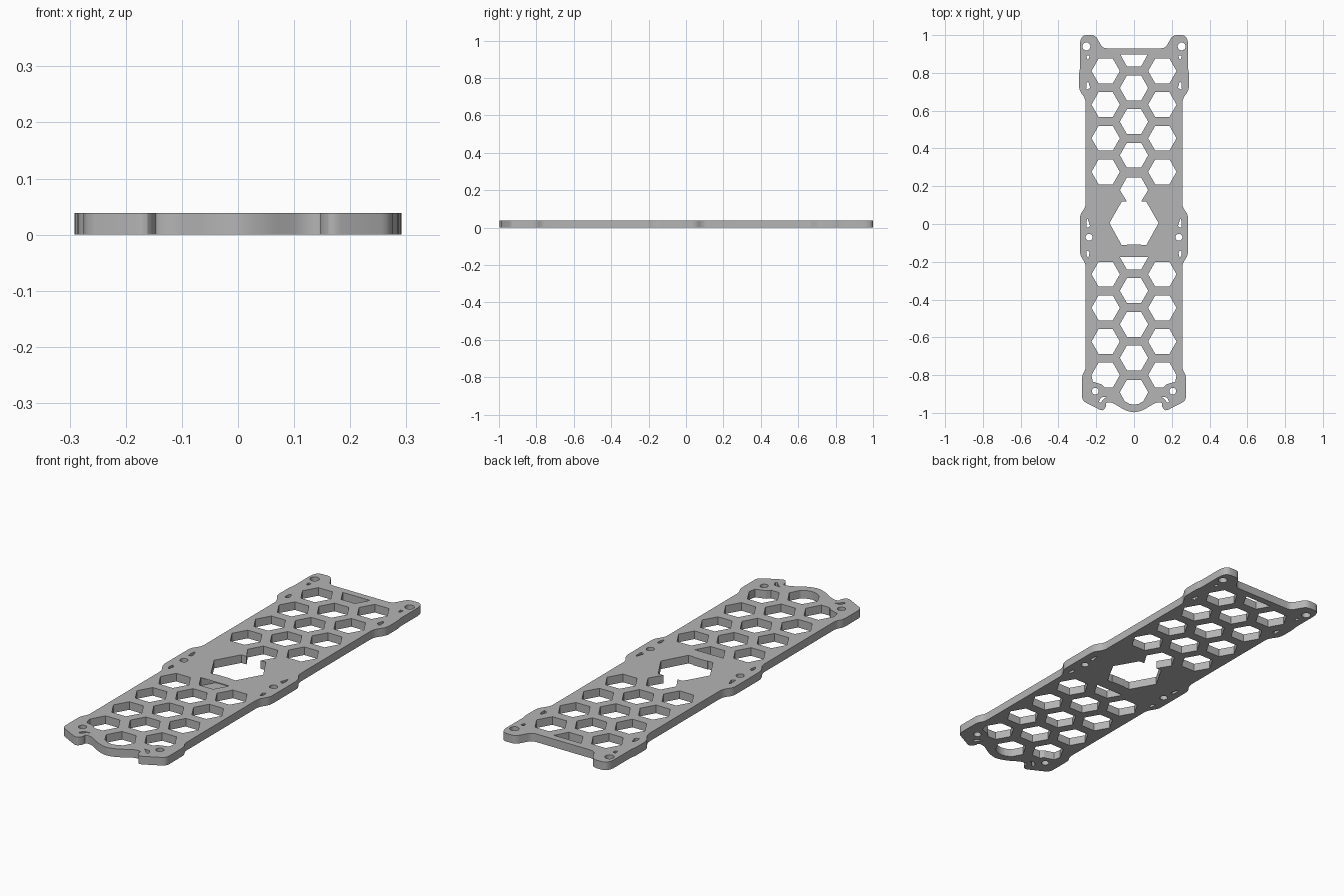
import bpy, bmesh, math
from mathutils import Vector

if "Cube" in bpy.data.objects:
    bpy.data.objects.remove(bpy.data.objects["Cube"], do_unlink=True)

THICK = 0.039
HEX_R, HEX_H = 0.075, 0.066

gray = bpy.data.materials.new("plate gray")
gray.use_nodes = True
color = (0.46, 0.46, 0.46, 1)
gray.diffuse_color = color
gray.node_tree.nodes["Principled BSDF"].inputs["Base Color"].default_value = color


def mirrored(half):
    """Close a right-hand half outline (top to bottom) with its left copy."""
    return half + [(-x, y) for x, y in reversed(half) if x > 0]


def rounded(points, radius, steps=4):
    """Soften every corner with a short quadratic arc."""
    pts, out = [Vector(p) for p in points], []
    for i, p in enumerate(pts):
        ends = []
        for q in (pts[i - 1], pts[(i + 1) % len(pts)]):
            d = q - p
            ends.append(p + d.normalized() * min(radius, d.length * 0.45))
        for k in range(steps + 1):
            t = k / steps
            out.append(ends[0] * (1 - t) ** 2 + p * 2 * t * (1 - t) + ends[1] * t * t)
    return out


def hexagon(x, y):
    half = HEX_R / 2
    return [(x + HEX_R, y), (x + half, y + HEX_H), (x - half, y + HEX_H),
            (x - HEX_R, y), (x - half, y - HEX_H), (x + half, y - HEX_H)]


def circle(x, y, r, n=20):
    return [(x + r * math.cos(math.tau * i / n), y + r * math.sin(math.tau * i / n)) for i in range(n)]


# Outer contour
outline = mirrored([
    (0, .93), (.165, .93), (.205, 1), (.27, 1), (.286, .97), (.286, .82), (.291, .80),
    (.291, .71), (.256, .66), (.256, .09), (.286, .05), (.286, -.165), (.256, -.21),
    (.256, -.77), (.275, -.80), (.275, -.935), (.165, -.992), (.145, -.962),
    (.15, -.945), (.115, -.945), (.05, -.985), (0, -1)])
loops = [rounded(outline, 0.022)]

# Honeycomb windows
for row in range(4):
    step = row * 0.178
    loops.append(hexagon(0, -.175 - step))
    if row < 3:
        loops.append(hexagon(0, .72 - step))
    for side in (-1, 1):
        loops.append(hexagon(side * .15, .81 - step))
        if row < 3:
            loops.append(hexagon(side * .15, -.266 - step))

# Front windows clipped around the screw bosses
for s in (-1, 1):
    loops.append([(s * x, y) for x, y in (
        (.075, -.80), (.112, -.734), (.188, -.734), (.225, -.80), (.218, -.835),
        (.195, -.842), (.17, -.85), (.155, -.866), (.112, -.866))])
loops.append(mirrored([(.0375, -.825), (.075, -.89), (.05, -.938), (.025, -.952), (0, -.957)]))

# Rear half window and central opening
loops.append(mirrored([(.072, .897), (.0375, .834)]))
loops.append(mirrored([(.0375, .247), (.075, .18), (.037, .118), (.065, .118),
                       (.13, .005), (.065, -.112)]))

# Screw holes and small lightening slots on both sides
for s in (-1, 1):
    for x, y, r in ((.252, .94, .021), (.238, -.07, .018), (.205, -.885, .018)):
        loops.append(circle(s * x, y, r))
    for slot in ([(.235, .893), (.253, .893), (.247, .87), (.24, .872)],
                 [(.242, .755), (.252, .745), (.253, .71), (.232, .72)],
                 [(.246, .03), (.252, .015), (.25, -.022), (.232, -.012)],
                 [(.235, -.15), (.25, -.138), (.252, -.165), (.242, -.182)],
                 [(.14, -.915), (.175, -.918), (.187, -.943), (.176, -.946), (.16, -.925)]):
        loops.append(rounded([(s * x, y) for x, y in slot], 0.006, 2))

# Filled profile extruded to plate thickness
curve = bpy.data.curves.new("plate_profile", "CURVE")
curve.dimensions, curve.fill_mode, curve.extrude = "2D", "BOTH", THICK / 2
for loop in loops:
    spline = curve.splines.new("POLY")
    spline.points.add(len(loop) - 1)
    for point, (x, y) in zip(spline.points, loop):
        point.co = (x, y, 0, 1)
    spline.use_cyclic_u = True
profile = bpy.data.objects.new("plate_profile", curve)
bpy.context.collection.objects.link(profile)
mesh = bpy.data.meshes.new_from_object(profile.evaluated_get(bpy.context.evaluated_depsgraph_get()))
bpy.data.objects.remove(profile, do_unlink=True)

# Weld the caps to the walls
bm = bmesh.new()
bm.from_mesh(mesh)
bmesh.ops.remove_doubles(bm, verts=bm.verts, dist=0.0001)
bmesh.ops.translate(bm, verts=bm.verts, vec=(0, 0, THICK / 2))
bmesh.ops.recalc_face_normals(bm, faces=bm.faces)
bm.to_mesh(mesh)
bm.free()

mesh.name = "honeycomb_plate"
mesh.materials.clear()
mesh.materials.append(gray)
plate = bpy.data.objects.new("honeycomb_plate", mesh)
bpy.context.collection.objects.link(plate)
bpy.context.view_layer.objects.active = plate
plate.select_set(True)
bpy.ops.object.shade_smooth_by_angle(angle=math.radians(25))
